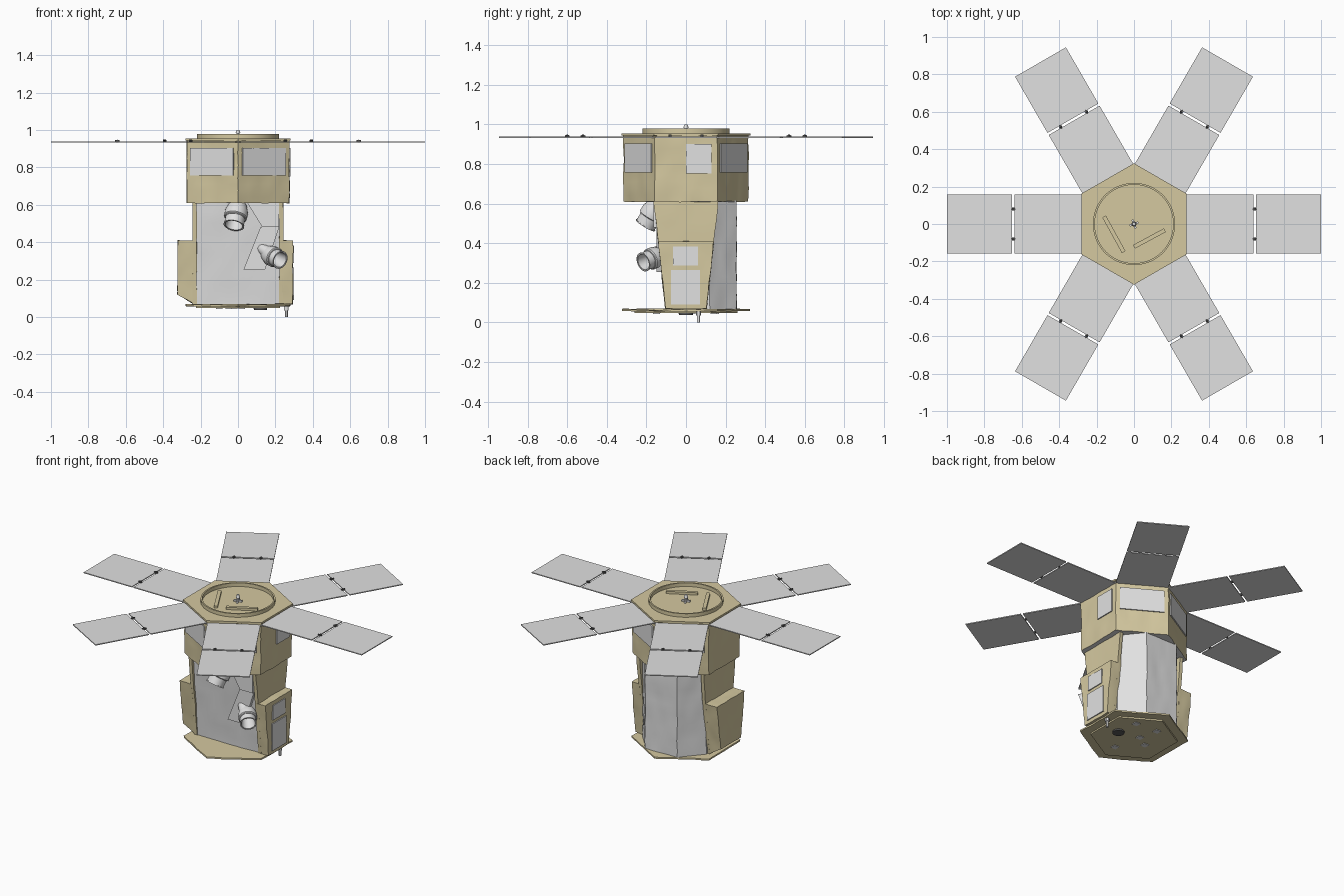
import bpy, bmesh, math
from mathutils import Vector, Matrix, noise

if "Cube" in bpy.data.objects:
    bpy.data.objects.remove(bpy.data.objects["Cube"])


def mat(name, r, g, b):
    m = bpy.data.materials.new(name)
    m.diffuse_color = (r, g, b, 1)
    m.use_nodes = True
    m.node_tree.nodes["Principled BSDF"].inputs["Base Color"].default_value = m.diffuse_color
    return m


TAN = mat("tan_blanket", 0.66, 0.58, 0.35)
GREY = mat("light_grey", 0.75, 0.75, 0.75)
DARK = mat("dark_metal", 0.10, 0.10, 0.10)


def finish(name, bm, *mats):
    bmesh.ops.recalc_face_normals(bm, faces=bm.faces)
    me = bpy.data.meshes.new(name)
    bm.to_mesh(me)
    bm.free()
    for m in mats:
        me.materials.append(m)
    me.polygons.foreach_set("use_smooth", [True] * len(me.polygons))
    me.set_sharp_from_angle(angle=math.radians(30))
    ob = bpy.data.objects.new(name, me)
    bpy.context.collection.objects.link(ob)
    return ob


def loft(name, a, b, m, crumple=0.0, under=None):
    """Solid between two matching rings of 3D points, optionally wrinkled like foil."""
    bm = bmesh.new()
    va, vb = [bm.verts.new(p) for p in a], [bm.verts.new(p) for p in b]
    n = len(a)
    caps = [bm.faces.new(va), bm.faces.new(vb)]
    for i in range(n):
        bm.faces.new((va[i], va[(i + 1) % n], vb[(i + 1) % n], vb[i]))
    if under:
        caps[0].material_index = 1
    if crumple:
        bmesh.ops.subdivide_edges(bm, edges=bm.edges[:], cuts=9, use_grid_fill=True)
        for v in bm.verts:
            v.co += noise.noise_vector(v.co * 13) * crumple
    return finish(name, bm, m, *([under] if under else []))


def prism(name, pts, z0, z1, m, **kw):
    return loft(name, [(x, y, z0) for x, y in pts], [(x, y, z1) for x, y in pts], m, **kw)


def box(name, centre, size, m, rot=None):
    bm = bmesh.new()
    mx = Matrix.Translation(centre) @ (rot or Matrix()) @ Matrix.Diagonal((*size, 1))
    bmesh.ops.create_cube(bm, size=1, matrix=mx)
    return finish(name, bm, m)


def rod(name, p, q, r1, r2, m, seg=24):
    p, q = Vector(p), Vector(q)
    bm = bmesh.new()
    mx = Matrix.Translation((p + q) / 2) @ (q - p).to_track_quat('Z', 'Y').to_matrix().to_4x4()
    bmesh.ops.create_cone(bm, cap_ends=True, segments=seg, radius1=r1, radius2=r2,
                          depth=(q - p).length, matrix=mx)
    return finish(name, bm, m)


def lathe(name, profile, mx, m, seg=48):
    """Closed (radius, height) profile spun around local z."""
    bm = bmesh.new()
    rings = []
    for i in range(seg):
        t = math.tau * i / seg
        rings.append([bm.verts.new(mx @ Vector((r * math.cos(t), r * math.sin(t), z))) for r, z in profile])
    k = len(profile)
    for i in range(seg):
        a, b = rings[i], rings[(i + 1) % seg]
        for j in range(k):
            bm.faces.new((a[j], b[j], b[(j + 1) % k], a[(j + 1) % k]))
    return finish(name, bm, m)


def hexagon(flat):
    r = flat / math.cos(math.pi / 6)
    return [(r * math.cos(math.radians(30 + 60 * i)), r * math.sin(math.radians(30 + 60 * i))) for i in range(6)]


def turn(deg):
    return Matrix.Rotation(math.radians(deg), 4, 'Z')


# Upper hexagonal body with lid and bottom rim
prism("upper_body", hexagon(0.274), 0.61, 0.945, TAN, crumple=0.005, under=GREY)
prism("top_lid", hexagon(0.281), 0.943, 0.955, TAN)

# Windows on the upper facets (right facet has a half-width one, left has none)
for deg in (60, 120, 240, 300):
    box("upper_window", turn(deg) @ Vector((0.278, 0, 0.83)), (0.007, 0.265, 0.145), GREY, turn(deg))
box("upper_window_right", (0.278, 0.065, 0.827), (0.007, 0.13, 0.15), GREY)

# Top ring, bars and centre stud
lathe("top_ring", [(0.210, 0.953), (0.220, 0.953), (0.220, 0.978), (0.210, 0.978)], Matrix(), TAN)
for (x0, y0), (x1, y1) in (((-0.16, 0.04), (-0.055, -0.15)), ((0.0, -0.122), (0.165, -0.033))):
    box("top_bar", ((x0 + x1) / 2, (y0 + y1) / 2, 0.962), (math.hypot(x1 - x0, y1 - y0), 0.022, 0.016),
        TAN, turn(math.degrees(math.atan2(y1 - y0, x1 - x0))))
rod("centre_stud", (0, 0, 0.95), (0, 0, 0.985), 0.008, 0.008, GREY, 12)
rod("centre_knob", (0, 0, 0.983), (0, 0, 1.0), 0.013, 0.008, GREY, 12)
for deg in (0, 90):
    box("centre_cross", (0, 0, 0.96), (0.05, 0.012, 0.012), GREY, turn(deg + 20))

# Six two-part solar wings with hinges
for i in range(6):
    t = turn(60 * i)
    for name, a, b in (("inner_panel", 0.27, 0.64), ("outer_panel", 0.653, 1.0)):
        box(name, t @ Vector(((a + b) / 2, 0, 0.935)), (b - a, 0.314, 0.006), GREY, t)
    for y in (-0.08, 0.08):
        box("panel_hinge", t @ Vector((0.646, y, 0.939)), (0.024, 0.008, 0.012), DARK, t)
        rod("hinge_pin", t @ Vector((0.646, y - 0.008, 0.942)), t @ Vector((0.646, y + 0.008, 0.942)),
            0.006, 0.006, DARK, 8)

# Lower core: tilted front, angled back
back = [(0.228, 0.12), (0.115, 0.255), (-0.115, 0.255), (-0.228, 0.12)]
loft("lower_core", [(x, y, 0.065) for x, y in back + [(-0.228, -0.10), (0.228, -0.10)]],
     [(x, y, 0.615) for x, y in back + [(-0.228, -0.145), (0.228, -0.145)]], GREY, crumple=0.005)

# Tapered side panels and the boxes hung on them
for s, outer in ((1, 0.293), (-1, -0.323)):
    def slab(x, z0, z1, low, high):
        return [(x, -low, z0), (x, low, z0), (x, high, z1), (x, -high, z1)]
    loft("side_panel", slab(s * 0.22, 0.065, 0.612, 0.105, 0.163), slab(s * 0.242, 0.065, 0.612, 0.105, 0.163),
         TAN, crumple=0.004)
    low = 0.07 if s > 0 else 0.12
    loft("side_box", slab(s * 0.235, 0.068, 0.408, 0.105, 0.142), slab(outer, low, 0.408, 0.103, 0.140),
         TAN, crumple=0.004)
box("side_window_upper", (0.295, -0.003, 0.335), (0.008, 0.125, 0.095), GREY)
box("side_window_lower", (0.295, -0.002, 0.178), (0.008, 0.145, 0.175), GREY)

# Front sensor brackets


def bracket(name, pts, y0, y1):
    loft(name, [(x, y0, z) for x, z in pts], [(x, y1, z) for x, z in pts], GREY)


bracket("lower_bracket", [(0.03, 0.255), (0.145, 0.255), (0.22, 0.48), (0.12, 0.48)], -0.09, -0.15)
bracket("upper_bracket", [(0.05, 0.61), (0.22, 0.61), (0.22, 0.48), (0.13, 0.48)], -0.09, -0.165)


# Star sensors: body cone plus hollow baffle
def sensor(name, p, q, r):
    p, q = Vector(p), Vector(q)
    L = (q - p).length
    mx = Matrix.Translation(p) @ (q - p).to_track_quat('Z', 'Y').to_matrix().to_4x4()
    lathe(name + "_baffle", [(r * 0.75, 0), (r, L * 0.35), (r, L * 0.6), (r * 0.85, L * 0.65), (r * 0.85, L),
                             (r * 0.75, L), (r * 0.6, L * 0.3), (0.001, L * 0.3), (0.001, 0)], mx, GREY, 32)
    for f in (0.63, 0.97):
        lathe(name + "_band", [(r * 0.84, L * f), (r * 0.9, L * f), (r * 0.9, L * f + 0.005),
                               (r * 0.84, L * f + 0.005)], mx, GREY, 32)


sensor("upper_sensor", (0.0, -0.14, 0.60), (-0.022, -0.205, 0.49), 0.062)
sensor("lower_sensor", (0.155, -0.13, 0.34), (0.225, -0.215, 0.305), 0.055)
rod("sensor_mount", (0.12, -0.13, 0.37), (0.18, -0.17, 0.33), 0.025, 0.04, GREY)

# Base plate, its underside details and the foot
prism("base_plate", hexagon(0.279), 0.058, 0.068, TAN, crumple=0.004)
prism("base_underplate", hexagon(0.225), 0.047, 0.06, TAN)
rod("base_port", (0.12, 0.0, 0.05), (0.12, 0.0, 0.037), 0.035, 0.035, DARK)
for x, y in ((0.1, 0.14), (-0.05, 0.15), (-0.1, -0.02), (0.02, -0.15), (-0.02, 0.03)):
    box("base_pad", (x, y, 0.046), (0.035, 0.035, 0.006), GREY)
rod("foot", (0.258, 0.063, 0.06), (0.258, 0.063, 0.0), 0.008, 0.008, GREY, 12)
rod("foot_collar", (0.258, 0.063, 0.055), (0.258, 0.063, 0.035), 0.013, 0.013, GREY, 12)
